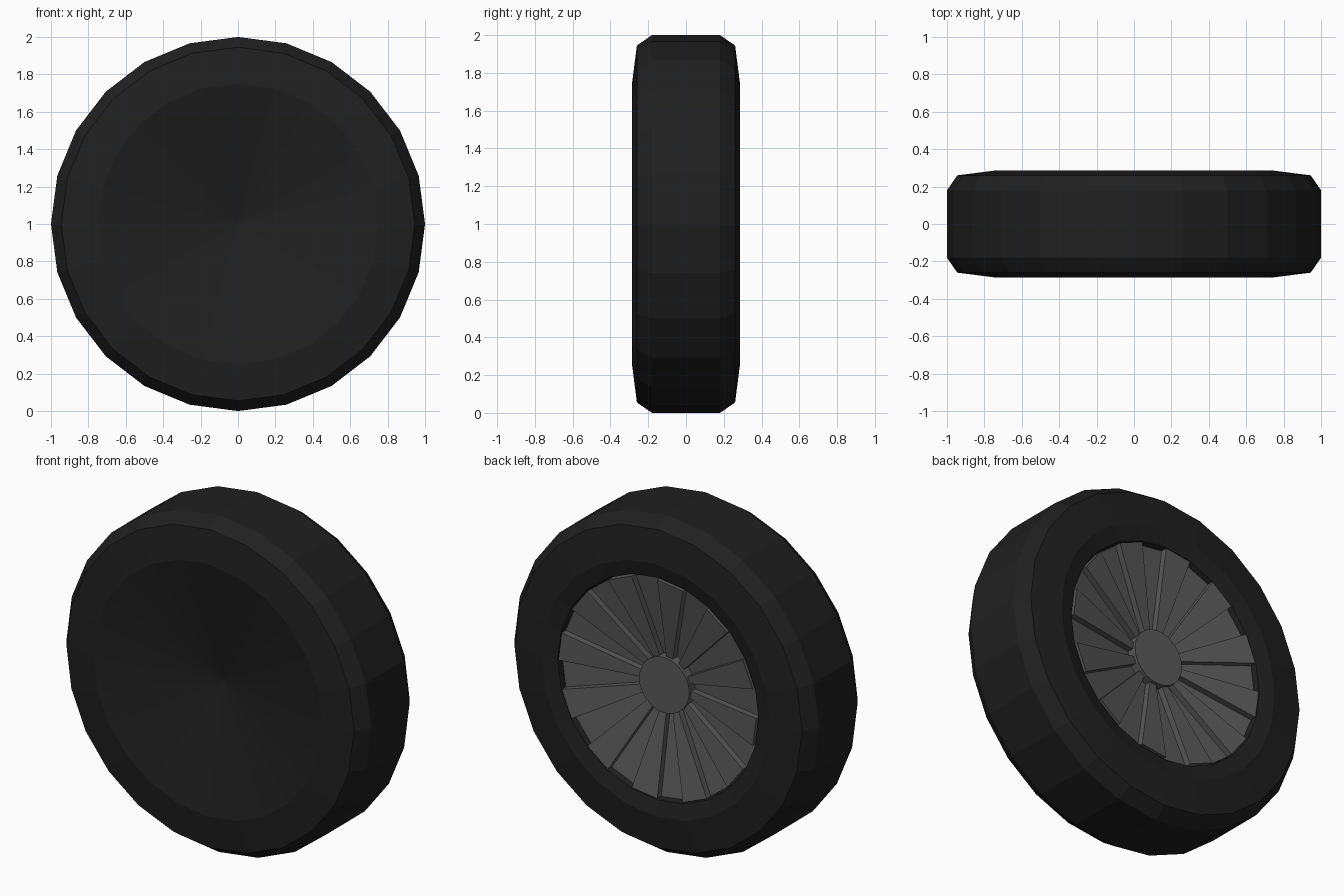
import bpy, bmesh
from math import sin, cos, pi

if "Cube" in bpy.data.objects:
    bpy.data.objects.remove(bpy.data.objects["Cube"])

SEG = 24  # sides around the wheel


def material(name, v):
    m = bpy.data.materials.new(name)
    m.diffuse_color = (v, v, v, 1)
    m.use_nodes = True
    m.node_tree.nodes["Principled BSDF"].inputs["Base Color"].default_value = m.diffuse_color
    return m


def point(r, y, i):
    # step i counts from straight down towards +x
    a = 2 * pi * i / SEG
    return (r * sin(a), y, 1 - r * cos(a))


def finish(bm, name, mat):
    bmesh.ops.remove_doubles(bm, verts=bm.verts, dist=1e-5)
    bmesh.ops.recalc_face_normals(bm, faces=bm.faces)
    me = bpy.data.meshes.new(name)
    bm.to_mesh(me)
    bm.free()
    me.materials.append(mat)
    ob = bpy.data.objects.new(name, me)
    bpy.context.collection.objects.link(ob)
    return ob


def lathe(name, profile, mat):
    bm = bmesh.new()
    verts = [bm.verts.new((0 if r == 0 else r, y, 1)) for r, y in profile]
    edges = [bm.edges.new(p) for p in zip(verts, verts[1:])]
    bmesh.ops.spin(bm, geom=verts + edges, cent=(0, 0, 1), axis=(0, 1, 0),
                   angle=2 * pi, steps=SEG, use_merge=True)
    return finish(bm, name, mat)


rubber = material("rubber", 0.014)
metal = material("metal", 0.10)

# Tyre: closed dish on the front, recessed seat for the rim on the back
lathe("tyre", [(0, -.13), (.75, -.285), (.945, -.26), (1, -.18), (1, .18),
               (.945, .26), (.75, .285), (.66, .262), (.65, .222), (0, .09)], rubber)

# Rim: alternating raised and recessed wedge blades, dished towards the hub
bm = bmesh.new()
for i in range(SEG):
    drop = .038 * (i % 2)
    top = [point(.12, .178 - drop, i), point(.65, .27 - drop, i),
           point(.65, .27 - drop, i + 1), point(.12, .178 - drop, i + 1)]
    upper = [bm.verts.new(p) for p in top]
    lower = [bm.verts.new((x, y - .08 + drop, z)) for x, y, z in top]
    bm.faces.new(upper)
    bm.faces.new(lower)
    for j in range(4):
        k = (j + 1) % 4
        bm.faces.new((upper[j], upper[k], lower[k], lower[j]))
# keep each blade a separate solid: no welding between neighbours
bmesh.ops.recalc_face_normals(bm, faces=bm.faces)
me = bpy.data.meshes.new("rim_blades")
bm.to_mesh(me)
bm.free()
me.materials.append(metal)
bpy.context.collection.objects.link(bpy.data.objects.new("rim_blades", me))

# Hub cap
lathe("hub_cap", [(0, .09), (.165, .09), (.165, .205), (0, .205)], metal)
